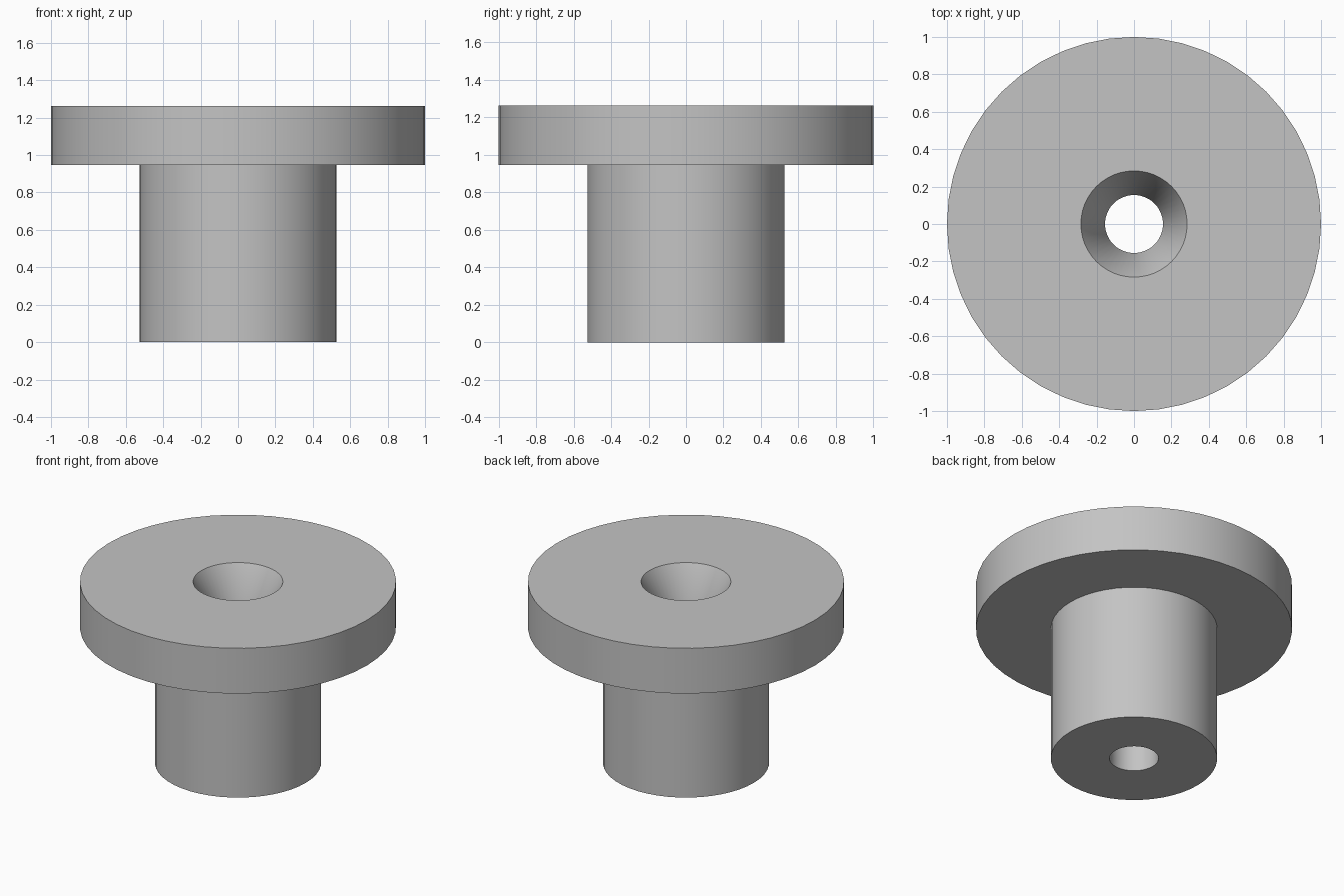
import bpy
import bmesh
import math
from mathutils import Matrix

cube = bpy.data.objects.get("Cube")
if cube:
    bpy.data.objects.remove(cube, do_unlink=True)

SEGMENTS = 48

# Plain grey metal
grey = bpy.data.materials.new("plain_grey")
colour = (0.55, 0.55, 0.55, 1)
grey.diffuse_color = colour
grey.use_nodes = True
grey.node_tree.nodes["Principled BSDF"].inputs["Base Color"].default_value = colour


def lathe(name, profile):
    """Turn a closed (radius, height) profile about the z axis."""
    bm = bmesh.new()
    rings = []
    for i in range(SEGMENTS):
        turn = Matrix.Rotation(math.tau * i / SEGMENTS, 3, 'Z')
        rings.append([bm.verts.new(turn @ Matrix.Identity(3).col[0] * r
                                   + Matrix.Identity(3).col[2] * z)
                      for r, z in profile])
    count = len(profile)
    for i, ring in enumerate(rings):
        after = rings[(i + 1) % SEGMENTS]
        for j in range(count):
            k = (j + 1) % count
            bm.faces.new((ring[j], after[j], after[k], ring[k]))
    bmesh.ops.recalc_face_normals(bm, faces=bm.faces)
    mesh = bpy.data.meshes.new(name)
    bm.to_mesh(mesh)
    bm.free()
    mesh.materials.append(grey)
    obj = bpy.data.objects.new(name, mesh)
    bpy.context.collection.objects.link(obj)
    return obj


# Main sizes
top, flange_base = 1.263, 0.947
flange_r, shank_r = 1.0, 0.526
bore_r, sink_r, sink_depth = 0.155, 0.284, 0.25

# Flanged bushing: shank, flange, countersink and through bore in one turning
bushing = lathe("flanged_bushing", [
    (bore_r, 0), (shank_r, 0),
    (shank_r, flange_base), (flange_r, flange_base),
    (flange_r, top), (sink_r, top),
    (bore_r, top - sink_depth),
])

# Smooth round walls with crisp rims
bpy.ops.object.select_all(action='DESELECT')
bushing.select_set(True)
bpy.context.view_layer.objects.active = bushing
bpy.ops.object.shade_smooth_by_angle(angle=math.radians(30))
